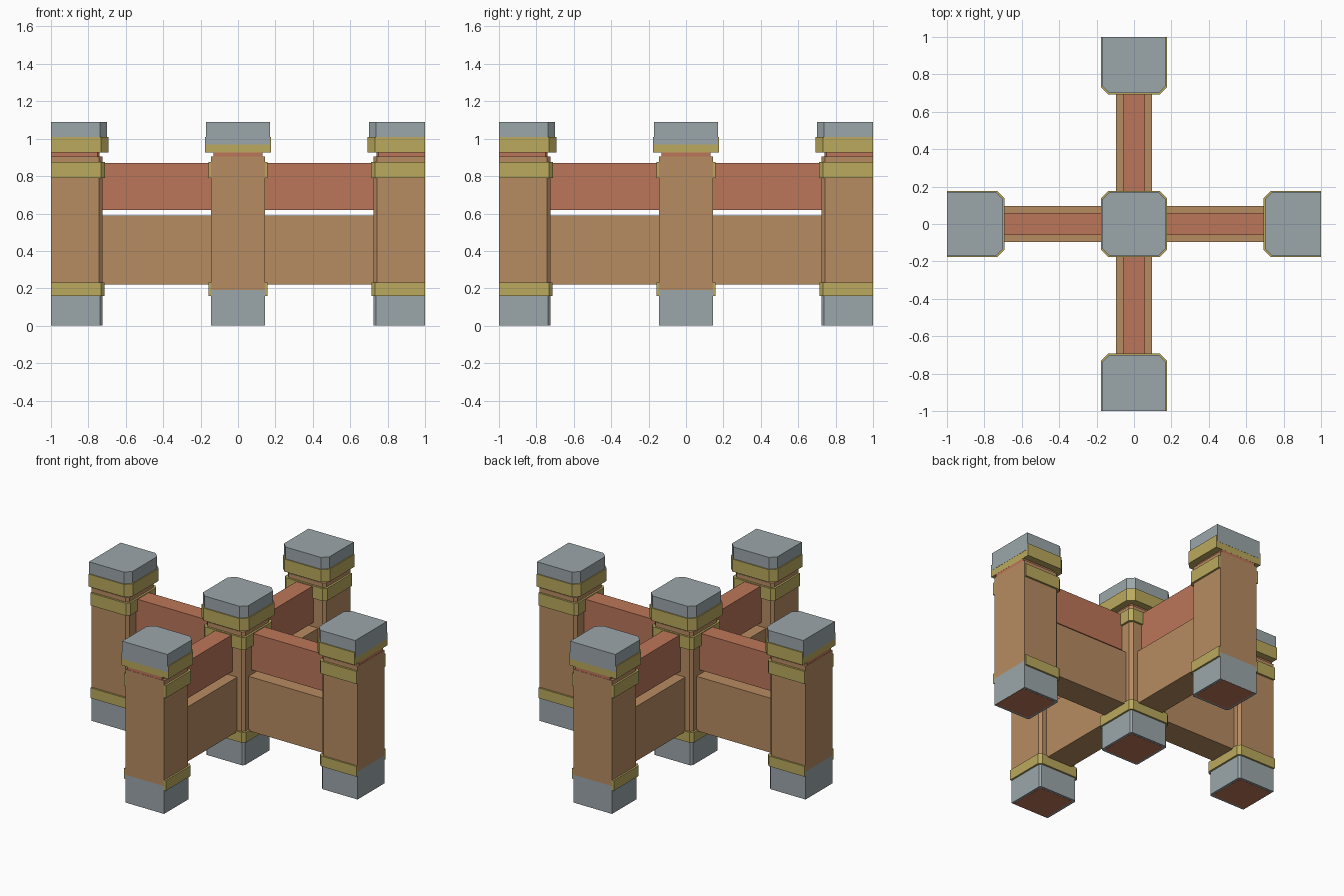
import bpy, bmesh, math

if "Cube" in bpy.data.objects:
    bpy.data.objects.remove(bpy.data.objects["Cube"])

def material(name, rgb):
    m = bpy.data.materials.new(name)
    m.diffuse_color = (*rgb, 1)
    m.use_nodes = True
    m.node_tree.nodes["Principled BSDF"].inputs["Base Color"].default_value = m.diffuse_color
    return m

GREY = material("grey_stone", (0.33, 0.38, 0.40))
WOOD = material("brown_wood", (0.47, 0.26, 0.12))
RED = material("red_wood", (0.50, 0.18, 0.10))
GOLD = material("gold_trim", (0.49, 0.40, 0.11))

def prism(name, outline, z0, z1, mat, angle=0.0):
    """Extrude an xy outline from z0 to z1, turned about the model's centre."""
    c, s = round(math.cos(angle)), round(math.sin(angle))
    pts = [(x * c - y * s, x * s + y * c) for x, y in outline]
    bm = bmesh.new()
    face = bm.faces.new([bm.verts.new((x, y, z0)) for x, y in pts])
    top = bmesh.ops.extrude_face_region(bm, geom=[face])["geom"]
    for v in top:
        if isinstance(v, bmesh.types.BMVert):
            v.co.z = z1
    bmesh.ops.recalc_face_normals(bm, faces=bm.faces)
    me = bpy.data.meshes.new(name)
    bm.to_mesh(me)
    bm.free()
    me.materials.append(mat)
    ob = bpy.data.objects.new(name, me)
    bpy.context.collection.objects.link(ob)
    return ob

def chamfered(h, c):
    """Square of half width h with corners cut by c."""
    k = h - c
    return [(h, -k), (h, k), (k, h), (-k, h), (-h, k), (-h, -k), (-k, -h), (k, -h)]

def cut_square(h, c, end):
    """Outer post outline: chamfered inside, cut flat at x = end."""
    a, k = 0.87 - h, h - c
    return [(end, -h), (end, h), (a + c, h), (a, k), (a, -k), (a + c, -h)]

# name, half width, chamfer, bottom, top, material, outer cut position
LAYERS = [
    ("core", 0.13, 0.012, 0.0, 0.95, RED, 0.9985),
    ("foot", 0.145, 0.012, 0.001, 0.19, GREY, 1.0),
    ("lower_band", 0.157, 0.02, 0.16, 0.23, GOLD, 0.999),
    ("shaft", 0.145, 0.018, 0.19, 0.905, WOOD, 1.0),
    ("upper_band", 0.158, 0.02, 0.79, 0.875, GOLD, 0.999),
    ("collar", 0.177, 0.04, 0.925, 1.01, GOLD, 0.999),
    ("cap", 0.17, 0.038, 0.97, 1.09, GREY, 1.0),
]

# Central post
for n, h, c, z0, z1, m, end in LAYERS:
    prism("centre_post_" + n, chamfered(h, c), z0, z1, m)

# Four arms, each with an outer post, a low panel and a top rail
for i, side in enumerate(("right", "back", "left", "front")):
    ang = i * math.pi / 2
    for n, h, c, z0, z1, m, end in LAYERS:
        prism(f"{side}_post_{n}", cut_square(h, c, end), z0, z1, m, ang)
    for n, t, z0, z1, m in (("panel", 0.095, 0.22, 0.59, WOOD),
                            ("rail", 0.06, 0.62, 0.87, RED)):
        prism(f"{side}_{n}", [(0.14, -t), (0.73, -t), (0.73, t), (0.14, t)],
              z0, z1, m, ang)
